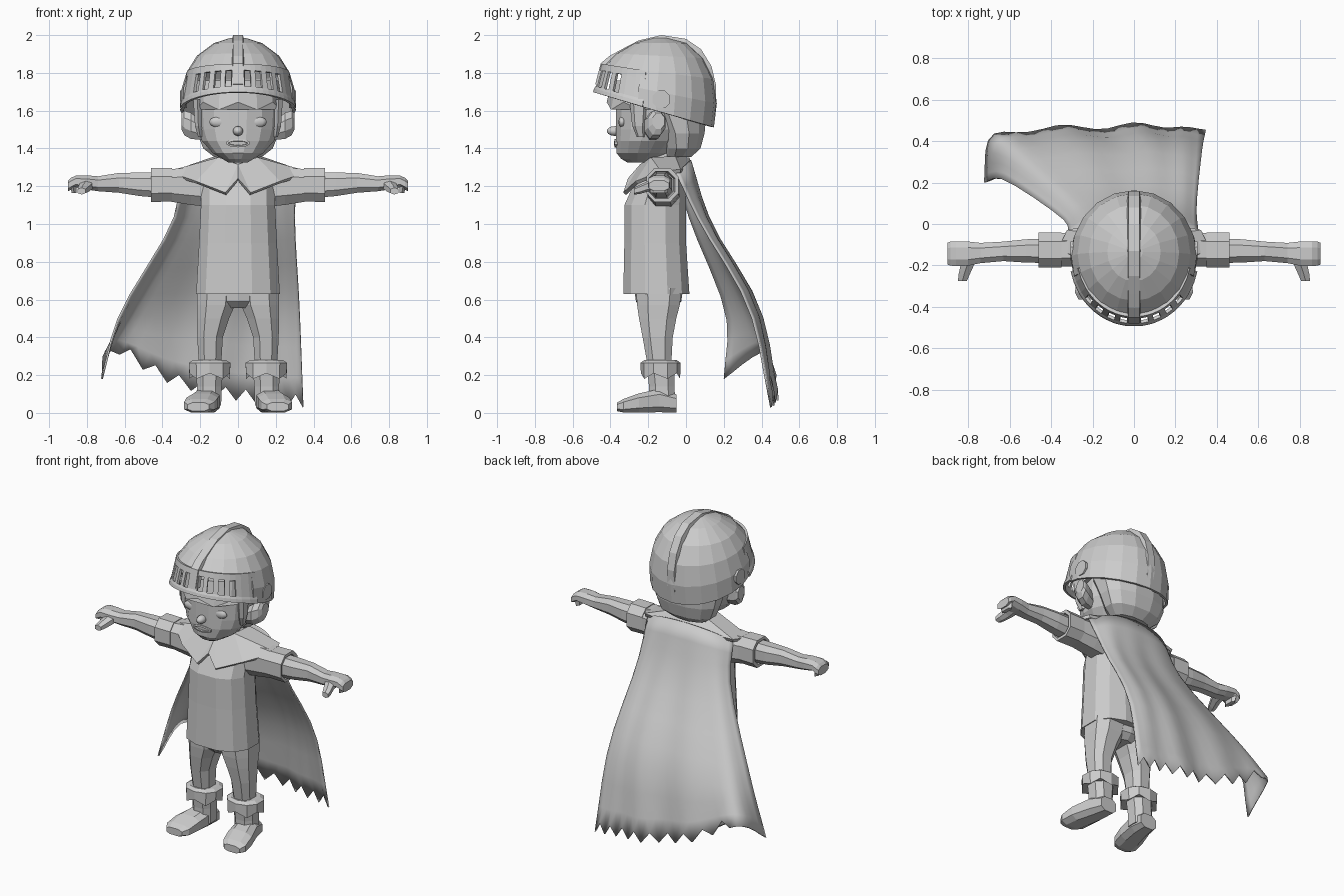
import bpy, bmesh
from math import sin, cos, pi, radians
from mathutils import Vector

cube = bpy.data.objects.get("Cube")
if cube:
    bpy.data.objects.remove(cube)

grey = bpy.data.materials.new("plain_grey")
grey.use_nodes = True
colour = (0.6, 0.6, 0.6, 1)
grey.diffuse_color = colour
grey.node_tree.nodes["Principled BSDF"].inputs["Base Color"].default_value = colour


def finish(name, bm, mirror=False, thick=0.0, smooth=False):
    """Turn a bmesh into a named object, optionally mirrored and thickened."""
    bmesh.ops.recalc_face_normals(bm, faces=bm.faces)
    mesh = bpy.data.meshes.new(name)
    bm.to_mesh(mesh)
    bm.free()
    mesh.materials.append(grey)
    for poly in mesh.polygons:
        poly.use_smooth = smooth
    obj = bpy.data.objects.new(name, mesh)
    bpy.context.collection.objects.link(obj)
    if mirror:
        obj.modifiers.new("Mirror", 'MIRROR').use_clip = True
    if thick:
        solid = obj.modifiers.new("Solidify", 'SOLIDIFY')
        solid.thickness = thick
        solid.offset = 0
    return obj


def oval(t, ca, cb, ra, rb, power):
    """Point on a rounded-box outline."""
    def soft(v):
        return abs(v) ** power * (1 if v > 0 else -1)
    return ca + ra * soft(cos(t)), cb + rb * soft(sin(t))


def loft(name, rings, axis='z', n=8, power=0.8, turn=0.5, caps=True,
         skip=None, jag=0.0, **options):
    """Skin rings given as (along, centre a, centre b, radius a, radius b[, tilt])."""
    bm = bmesh.new()
    loops = []
    for k, ring in enumerate(rings):
        along, ca, cb, ra, rb = ring[:5]
        tilt = ring[5] if len(ring) > 5 else 0
        loop = []
        for i in range(n):
            a, b = oval((i + turn) * 2 * pi / n, ca, cb, ra, rb, power)
            d = along + tilt * (b - cb)
            if k == 0 and i % 2:
                d += jag
            point = {'x': (d, a, b), 'y': (a, d, b), 'z': (a, b, d)}[axis]
            loop.append(bm.verts.new(point))
        loops.append(loop)
    for low, high in zip(loops, loops[1:]):
        for i in range(n):
            j = (i + 1) % n
            quad = (low[i], low[j], high[j], high[i])
            if not (skip and skip(sum((v.co for v in quad), Vector()) / 4)):
                bm.faces.new(quad)
    if caps:
        bm.faces.new(loops[0])
    bm.faces.new(loops[-1])
    return finish(name, bm, **options)


def ball(name, centre, size, **options):
    bm = bmesh.new()
    bmesh.ops.create_uvsphere(bm, u_segments=10, v_segments=7, radius=1)
    for v in bm.verts:
        v.co = Vector(centre) + v.co * Vector(size)
    return finish(name, bm, smooth=True, **options)


# Head and face
loft("head", [(1.325, 0, -.24, .05, .07), (1.345, 0, -.235, .085, .11),
              (1.375, 0, -.225, .135, .145), (1.44, 0, -.2, .195, .175),
              (1.5, 0, -.18, .215, .195), (1.6, 0, -.17, .222, .205),
              (1.74, 0, -.17, .21, .19)], n=16, power=.95)
loft("neck", [(1.24, 0, -.13, .09, .08), (1.4, 0, -.14, .08, .08)])
ball("nose", (0, -.375, 1.492), (.028, .045, .026))
ball("eye", (.1, -.338, 1.54), (.055, .02, .03), mirror=True)
loft("mouth", [(-.34, 0, 1.428, .065, .022), (-.378, 0, 1.428, .065, .022),
               (-.38, 0, 1.428, .052, .012), (-.362, 0, 1.428, .048, .008)],
     axis='y', n=10, power=1)
loft("ear", [(.18, -.18, 1.49, .035, .05), (.25, -.17, 1.52, .055, .075),
             (.285, -.155, 1.535, .05, .07), (.3, -.145, 1.545, .035, .045)],
     axis='x', power=1, mirror=True)

# Hair
loft("fringe", [(1.645, 0, -.185, .235, .235), (1.76, 0, -.17, .22, .22)],
     n=14, power=1, jag=-.04)
loft("back_hair", [(1.355, 0, -.04, .13, .07), (1.4, 0, -.02, .19, .1),
                   (1.48, 0, -.02, .222, .122), (1.6, 0, -.05, .24, .165)],
     n=12, power=.9)
loft("sideburn", [(1.46, .2, -.24, .012, .02), (1.52, .21, -.25, .02, .035),
                  (1.66, .215, -.25, .025, .05)], n=6, mirror=True)

# Helmet shell, open where the visor sits
loft("helmet", [(1.6, 0, -.16, .298, .3, -.29), (1.7, 0, -.155, .295, .31, -.2),
                (1.8, 0, -.145, .265, .285, -.12), (1.885, 0, -.14, .212, .226, -.05),
                (1.95, 0, -.135, .125, .138), (1.977, 0, -.135, .04, .04)],
     n=20, power=1, turn=0, caps=False, thick=.016,
     skip=lambda c: c.y < -.26 and c.z < 1.82)

# Visor with a row of slots, flush with the shell at its ends
edges = [-78, -68, -58]
for centre in (-48, -35, -22, -10, 10, 22, 35, 48):
    edges += [centre - 3.4, centre + 3.4]
edges += [58, 68, 78]
bm = bmesh.new()
rows = []
for f in (0, .12, .2, .78, 1):
    row = []
    for angle in edges:
        t = radians(angle)
        depth = cos(t) * (.322 - .032 * f)
        x = sin(t) * (.3 - .032 * f)
        lip = 1.015 if f < .15 else 1
        z = 1.6 + .2 * f + (.3 - .14 * f) * depth
        row.append(bm.verts.new((x * lip, -.16 + .01 * f - depth * lip, z)))
    rows.append(row)
for r, (low, high) in enumerate(zip(rows, rows[1:])):
    for i in range(len(edges) - 1):
        slot = r == 2 and i % 2 == 1 and abs(edges[i] + edges[i + 1]) < 100
        if not slot:
            bm.faces.new((low[i], low[i + 1], high[i + 1], high[i]))
finish("visor", bm, thick=.016)

# Crest running over the helmet
profile = [(-.48, 1.74), (-.452, 1.85), (-.405, 1.89), (-.34, 1.925), (-.25, 1.972),
           (-.13, 2), (0, 1.98), (.08, 1.925), (.135, 1.835), (.16, 1.73),
           (.158, 1.62), (.145, 1.53)]
bm = bmesh.new()
strips = []
for y, z in profile:
    hub = Vector((0, -.14, 1.66))
    outer = Vector((0, y, z))
    inner = hub.lerp(outer, .9)
    strips.append([bm.verts.new(p + Vector((s, 0, 0))) for p, s in
                   ((inner, -.036), (outer, -.026), (outer, .026), (inner, .036))])
for a, b in zip(strips, strips[1:]):
    for i in range(4):
        j = (i + 1) % 4
        bm.faces.new((a[i], a[j], b[j], b[i]))
for end in (strips[0], strips[-1]):
    bm.faces.new(end)
finish("helmet_crest", bm)
loft("helmet_pivot", [(.27, -.13, 1.66, .05, .05), (.307, -.13, 1.66, .05, .05)],
     axis='x', power=1, mirror=True)

# Tunic and sleeves
loft("tunic", [(.63, 0, -.157, .228, .18), (.9, 0, -.163, .212, .168),
               (1.1, 0, -.163, .202, .168), (1.2, 0, -.14, .2, .145),
               (1.29, 0, -.11, .165, .1), (1.33, 0, -.11, .09, .08)],
     n=12, power=.82)
loft("sleeve", [(.12, -.12, 1.19, .09, .11), (.25, -.12, 1.2, .09, .105),
                (.37, -.125, 1.205, .085, .09)], axis='x', mirror=True)
loft("sleeve_cuff", [(.35, -.125, 1.207, .09, .094), (.46, -.125, 1.207, .09, .096),
                     (.46, -.128, 1.207, .074, .076), (.42, -.13, 1.207, .068, .07)],
     axis='x', mirror=True)

# Arms and hands
loft("arm", [(.4, -.13, 1.205, .062, .072), (.52, -.13, 1.21, .06, .066),
             (.63, -.132, 1.218, .05, .056), (.74, -.14, 1.213, .052, .042),
             (.8, -.143, 1.22, .062, .04), (.86, -.143, 1.225, .063, .033),
             (.885, -.143, 1.212, .062, .034), (.9, -.143, 1.202, .056, .03)],
     axis='x', mirror=True)
loft("thumb", [(-.15, .8, 1.215, .045, .03), (-.2, .805, 1.2, .036, .028),
               (-.245, .82, 1.183, .03, .024), (-.275, .828, 1.174, .024, .018)],
     axis='y', n=6, mirror=True)
loft("fingertips", [(1.165, .868, -.143, .014, .045), (1.22, .876, -.143, .022, .058)],
     n=6, mirror=True)

# Pointed shoulder collar
bm = bmesh.new()
neck = [bm.verts.new(p) for p in ((0, -.235, 1.31), (.1, -.18, 1.345),
                                  (.12, -.06, 1.35), (0, .01, 1.345))]
hem = [bm.verts.new(p) for p in ((0, -.3, 1.235), (.065, -.325, 1.16), (.22, -.26, 1.22),
                                 (.37, -.13, 1.27), (.32, -.03, 1.28), (0, .03, 1.3))]
for face in ((neck[0], hem[0], hem[1]), (neck[0], hem[1], hem[2], neck[1]),
             (neck[1], hem[2], hem[3]), (neck[1], hem[3], hem[4], neck[2]),
             (neck[2], hem[4], hem[5], neck[3])):
    bm.faces.new(face)
finish("collar", bm, mirror=True, thick=.02)

# Trousers, boots and boot cuffs
loft("hips", [(.555, 0, -.145, .06, .085), (.59, 0, -.145, .19, .12),
              (.66, 0, -.145, .21, .13)], n=10)
loft("leg", [(.24, .148, -.14, .062, .065), (.4, .148, -.15, .072, .085),
             (.5, .132, -.15, .09, .105), (.57, .117, -.146, .108, .12),
             (.66, .11, -.143, .112, .13)], mirror=True)
loft("boot_shaft", [(.04, .155, -.125, .07, .072), (.14, .152, -.128, .07, .072),
                    (.24, .15, -.135, .077, .077)], mirror=True)
loft("boot_foot", [(-.05, .155, .05, .06, .05), (-.14, .165, .065, .075, .065),
                   (-.25, .19, .053, .088, .053), (-.33, .205, .038, .085, .038),
                   (-.365, .21, .032, .06, .024)], axis='y', power=.7, mirror=True)
loft("boot_cuff", [(.18, .15, -.135, .112, .104), (.265, .15, -.135, .115, .106),
                   (.28, .15, -.135, .09, .085)], n=10, power=.9, jag=.03, mirror=True)

# Cape: a swept sheet with folds and a ragged hem
guide = [
    [(-.31, -.05, 1.27), (-.2, 0, 1.315), (-.07, .02, 1.335),
     (.07, .02, 1.335), (.2, 0, 1.315), (.31, -.05, 1.27)],
    [(-.35, .03, 1), (-.28, .11, 1), (-.1, .13, 1),
     (.08, .13, 1), (.22, .12, 1), (.3, .08, 1)],
    [(-.62, .21, .53), (-.54, .34, .55), (-.27, .37, .55),
     (.02, .38, .55), (.2, .375, .55), (.325, .335, .55)],
    [(-.72, .2, .18), (-.68, .42, .33), (-.4, .455, .17),
     (-.1, .47, .08), (.15, .47, .05), (.345, .45, .03)],
]


def spline(points, s):
    """Smooth curve through the points, s from 0 to 1."""
    pts = [Vector(p) for p in points]
    pts = [2 * pts[0] - pts[1]] + pts + [2 * pts[-1] - pts[-2]]
    spans = len(pts) - 3
    i = min(int(s * spans), spans - 1)
    t = s * spans - i
    a, b, c, d = pts[i:i + 4]
    return b + (c - a) * t / 2 + (2 * a - 5 * b + 4 * c - d) * t * t / 2 \
        + (3 * b - a - 3 * c + d) * t ** 3 / 2


columns, steps = 24, 10
bm = bmesh.new()
sheet = []
for r in range(steps + 1):
    v = r / steps
    line = []
    for c in range(columns + 1):
        u = c / columns
        p = spline([spline(row, u) for row in guide], v)
        p.y += .016 * v * sin((u - .12 * v) * 8 * pi) * sin(u * pi)
        if r == steps and c % 2 and c > 5:
            p.z += .065
        line.append(bm.verts.new(p))
    sheet.append(line)
for a, b in zip(sheet, sheet[1:]):
    for c in range(columns):
        bm.faces.new((a[c], a[c + 1], b[c + 1], b[c]))
finish("cape", bm, thick=.01, smooth=True)
